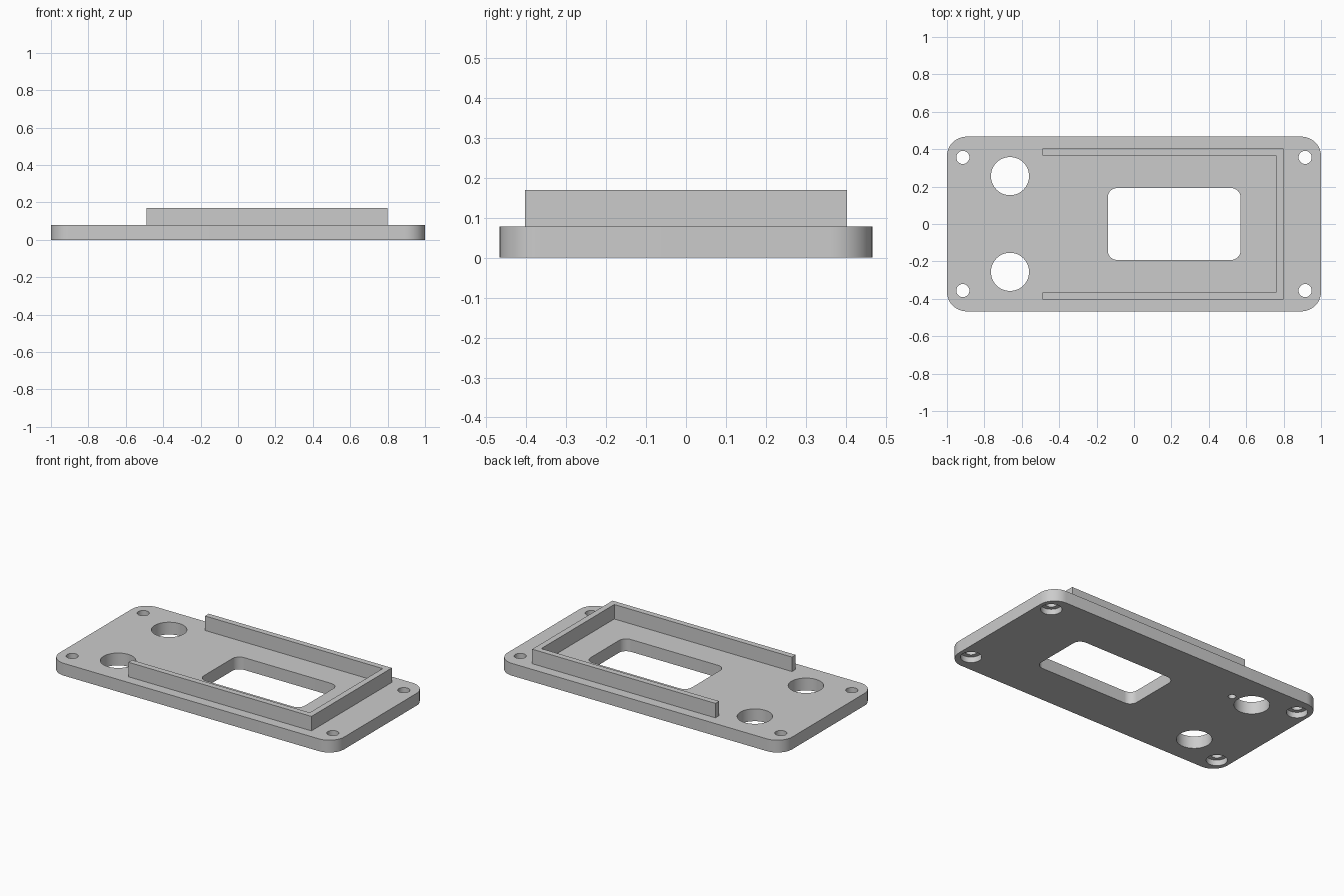
import bpy
import bmesh
import math

if "Cube" in bpy.data.objects:
    bpy.data.objects.remove(bpy.data.objects["Cube"], do_unlink=True)

PLATE_H = 0.078
RIM_TOP = 0.17
CUT = 0.05

grey = bpy.data.materials.new("plain grey")
grey.use_nodes = True
colour = (0.6, 0.6, 0.6, 1)
grey.diffuse_color = colour
grey.node_tree.nodes["Principled BSDF"].inputs["Base Color"].default_value = colour


def prism(name, outline, z0, z1):
    """Extrude a flat outline from z0 up to z1."""
    bm = bmesh.new()
    face = bm.faces.new([bm.verts.new((x, y, z0)) for x, y in outline])
    grown = bmesh.ops.extrude_face_region(bm, geom=[face])["geom"]
    verts = [g for g in grown if isinstance(g, bmesh.types.BMVert)]
    bmesh.ops.translate(bm, vec=(0, 0, z1 - z0), verts=verts)
    bmesh.ops.recalc_face_normals(bm, faces=bm.faces)
    mesh = bpy.data.meshes.new(name)
    bm.to_mesh(mesh)
    bm.free()
    mesh.materials.append(grey)
    obj = bpy.data.objects.new(name, mesh)
    bpy.context.collection.objects.link(obj)
    return obj


def rounded_rect(cx, cy, hx, hy, r, steps=12):
    points = []
    for i, (sx, sy) in enumerate([(1, 1), (-1, 1), (-1, -1), (1, -1)]):
        for k in range(steps + 1):
            a = math.pi / 2 * (i + k / steps)
            points.append((cx + sx * (hx - r) + r * math.cos(a),
                           cy + sy * (hy - r) + r * math.sin(a)))
    return points


def circle(cx, cy, r, sides=48):
    return [(cx + r * math.cos(2 * math.pi * k / sides),
             cy + r * math.sin(2 * math.pi * k / sides)) for k in range(sides)]


# Base plate
plate = prism("base_plate", rounded_rect(0, 0, 1, 0.467, 0.105), 0, PLATE_H)

# Display window
through = (-CUT, PLATE_H + CUT)
cutters = [prism("window_cutter", rounded_rect(0.215, 0, 0.355, 0.192, 0.05), *through)]

# Knob holes, corner screw holes and their recesses underneath
for sy in (-1, 1):
    cutters.append(prism("knob_hole_cutter", circle(-0.663, sy * 0.256, 0.102), *through))
    for sx in (-1, 1):
        spot = (sx * 0.915, sy * 0.356)
        cutters.append(prism("screw_hole_cutter", circle(*spot, 0.035), *through))
        cutters.append(prism("screw_recess_cutter", circle(*spot, 0.061), -CUT, 0.036))

# Small blind locating hole underneath
cutters.append(prism("locating_hole_cutter", circle(-0.515, 0.256, 0.022), -CUT, 0.04))

# Cut every opening, then drop the cutters
bpy.context.view_layer.objects.active = plate
plate.select_set(True)
for cutter in cutters:
    mod = plate.modifiers.new("opening", "BOOLEAN")
    mod.operation = "DIFFERENCE"
    mod.solver = "EXACT"
    mod.object = cutter
    cutter.hide_render = True
    bpy.ops.object.modifier_apply(modifier=mod.name)
    bpy.data.objects.remove(cutter, do_unlink=True)
bpy.ops.object.shade_smooth_by_angle(angle=math.radians(30))

# Three-sided raised rim, open towards the knob holes
left, right, inner_right = -0.488, 0.798, 0.76
outer, inner = 0.403, 0.366
prism("raised_rim", [(left, -outer), (right, -outer), (right, outer), (left, outer),
                     (left, inner), (inner_right, inner),
                     (inner_right, -inner), (left, -inner)], PLATE_H, RIM_TOP)
